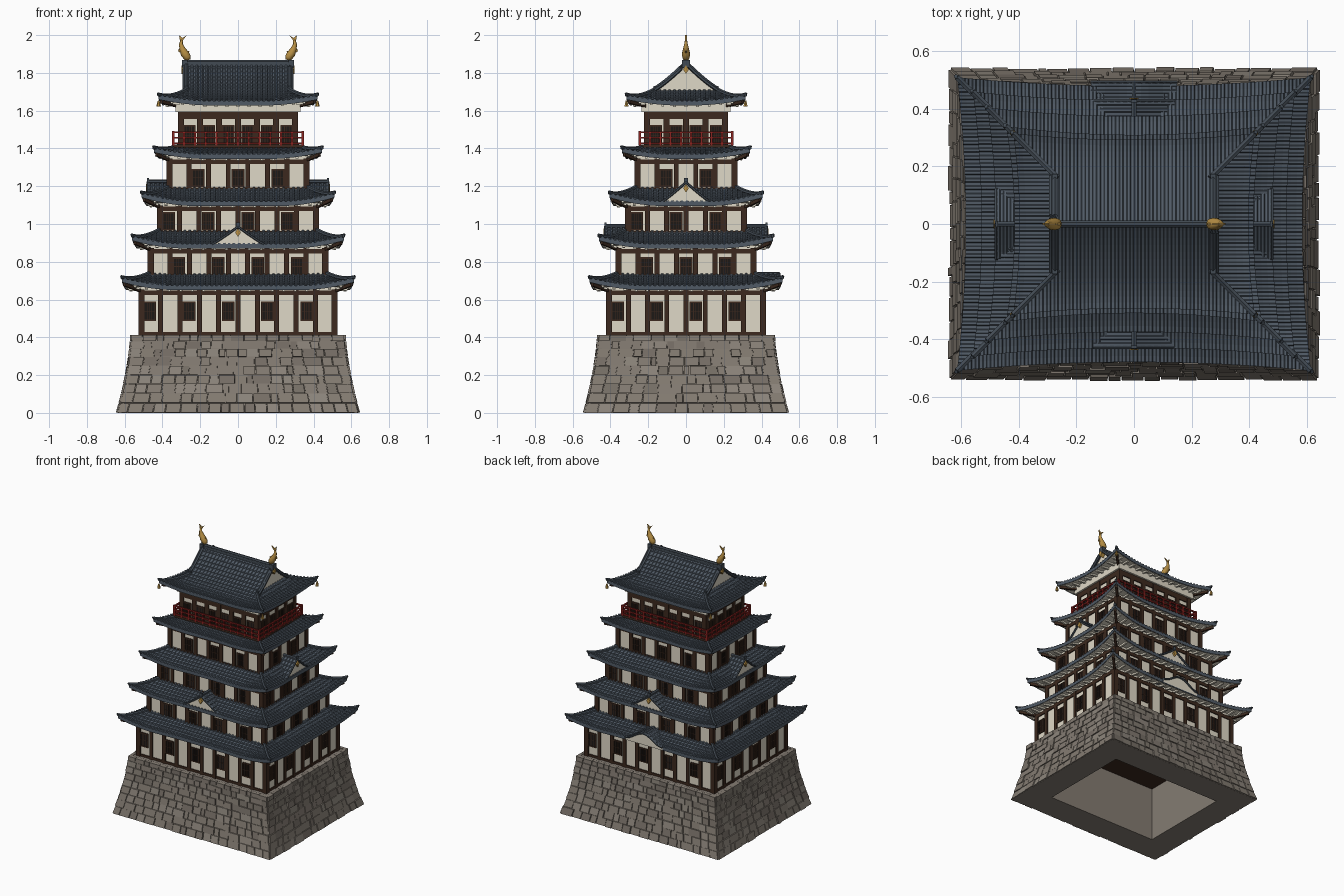
import bpy, bmesh, math, random
from mathutils import Vector

if "Cube" in bpy.data.objects:
    bpy.data.objects.remove(bpy.data.objects["Cube"])
random.seed(4)

def mat(name, r, g, b):
    m = bpy.data.materials.new(name)
    m.diffuse_color = (r, g, b, 1)
    m.use_nodes = True
    m.node_tree.nodes["Principled BSDF"].inputs["Base Color"].default_value = m.diffuse_color
    return m

TILE = mat("slate tile", .08, .102, .13)
RIDGE = mat("dark ridge tile", .055, .07, .088)
PLASTER = mat("cream plaster", .74, .69, .57)
TIMBER = mat("dark timber", .045, .022, .013)
DARK = mat("window dark", .012, .009, .008)
RED = mat("red lacquer", .26, .018, .015)
GOLD = mat("gold", .48, .28, .06)
STONE = mat("stone", .23, .2, .168)
STONE2 = mat("light stone", .265, .235, .2)
STONE3 = mat("dark stone", .185, .16, .135)

def turn(p, k):
    """Quarter turns: k = 0 front, 1 right, 2 back, 3 left."""
    x, y, z = p
    for _ in range(k % 4):
        x, y = -y, x
    return (x, y, z)

class Part:
    def __init__(self, name, *mats):
        self.name, self.mats, self.v, self.f, self.m = name, mats, [], [], []

    def add(self, verts, faces, m=0, k=0):
        b = len(self.v)
        self.v += [turn(p, k) for p in verts]
        self.f += [[b + i for i in f] for f in faces]
        self.m += [m] * len(faces)

    def hexa(self, p, m=0, k=0):
        self.add(p, [(0, 3, 2, 1), (4, 5, 6, 7), (0, 1, 5, 4), (1, 2, 6, 5), (2, 3, 7, 6), (3, 0, 4, 7)], m, k)

    def box(self, s0, s1, d0, d1, z0, z1, m=0, k=0):
        """s runs along the side, d is the distance outward."""
        self.hexa([(s, -d, z) for z in (z0, z1) for s, d in ((s0, d1), (s1, d1), (s1, d0), (s0, d0))], m, k)

    def tube(self, path, radii, n=6, m=0, k=0):
        path = [Vector(p) for p in path]
        if not isinstance(radii, (list, tuple)):
            radii = [radii] * len(path)
        verts = []
        for i, p in enumerate(path):
            tan = (path[min(i + 1, len(path) - 1)] - path[max(i - 1, 0)]).normalized()
            side = tan.cross(Vector((0, 0, 1)) if abs(tan.z) < .7 else Vector((1, 0, 0))).normalized()
            up = side.cross(tan)
            for j in range(n):
                a = 2 * math.pi * (j + .5) / n
                verts.append(tuple(p + radii[i] * (math.cos(a) * side + math.sin(a) * up)))
        faces = [(i * n + j, i * n + (j + 1) % n, (i + 1) * n + (j + 1) % n, (i + 1) * n + j)
                 for i in range(len(path) - 1) for j in range(n)]
        last = (len(path) - 1) * n
        self.add(verts, faces + [tuple(range(n)), tuple(range(last, last + n))], m, k)

    def tiles(self, s0, s1, tmax, depth, pos, flip=False, pitch=.026, course=.025, k=0):
        """Ribbed, stepped tile sheet over pos(s, t)."""
        n, rows = max(1, round((s1 - s0) / pitch)), max(2, round(depth / course))
        step = (s1 - s0) / n
        cols = [(s0 + (i + u) * step, h) for i in range(n) for u, h in ((0, 0), (.4, 0), (.52, 1), (.88, 1))] + [(s1, 0)]
        ts = [(0, -.018)] + [(depth * (j + e) / rows, .005 * (1 - e)) for j in range(rows) for e in (0, 1)]
        verts, clip = [], []
        for s, h in cols:
            for t, b in ts:
                x, y, z = pos(s, min(t, tmax(s)))
                verts.append((x, y, z + b + (.006 * h if b >= 0 else 0)))
                clip.append(t > tmax(s))
        r, faces = len(ts), []
        for i in range(len(cols) - 1):
            for j in range(r - 1):
                a, b = i * r + j, (i + 1) * r + j
                if not (clip[a] and clip[b]):
                    q = (a, b, b + 1, a + 1)
                    faces.append(q[::-1] if flip else q)
        self.add(verts, faces, 0, k)

    def done(self, recalc=True, smooth=False):
        me = bpy.data.meshes.new(self.name)
        me.from_pydata(self.v, [], self.f)
        for m in self.mats:
            me.materials.append(m)
        for p, i in zip(me.polygons, self.m):
            p.material_index, p.use_smooth = i, smooth
        if recalc:
            bm = bmesh.new()
            bm.from_mesh(me)
            bmesh.ops.recalc_face_normals(bm, faces=bm.faces)
            bm.to_mesh(me)
            bm.free()
        bpy.context.collection.objects.link(bpy.data.objects.new(self.name, me))

# Battered stone base, hollow underneath
ZB = .413
flare = lambda z: .075 * (1 - z / ZB) ** 1.5
core = Part("base_core", STONE, TIMBER)
rings = [(.445, .34, .395), (.445, .34, 0), (.635, .53, 0)]
rings += [(.56 + flare(z), .46 + flare(z), z) for z in (.08, .16, .25, .33, ZB - .004)]
cv = [(sx * x, sy * y, z) for x, y, z in rings for sx, sy in ((-1, -1), (1, -1), (1, 1), (-1, 1))]
for i in range(len(rings) - 1):
    core.add(cv[4 * i:4 * i + 8], [(j, (j + 1) % 4, 4 + (j + 1) % 4, 4 + j) for j in range(4)])
core.add(cv[:4], [(0, 1, 2, 3)], 1)
core.add(cv[-4:], [(0, 1, 2, 3)])
core.done(recalc=False)
stones = Part("base_stones", STONE, STONE2, STONE3)
zs = [ZB * (1 - (1 - r / 9) ** 1.15) for r in range(10)]
for k in range(4):
    hw, off = ((.563, .463), (.463, .563))[k % 2]
    for z0, z1 in zip(zs, zs[1:]):
        n = round(2 * hw / random.uniform(.055, .07))
        cuts = [-1] + [-1 + 2 * (i + random.uniform(-.3, .3)) / n for i in range(1, n)] + [1]
        for a, b in zip(cuts, cuts[1:]):
            bulge, g = random.uniform(.001, .009), .0025
            pts = []
            for z, e in ((z0, 1), (z1, -1)):
                w, o = hw + flare(z), off + flare(z)
                pts += [(a * w + g, -o - bulge, z + g * e * .6), (b * w - g, -o - bulge, z + g * e * .6),
                        (b * w, -o + .02, z), (a * w, -o + .02, z)]
            stones.hexa(pts, random.choice((0, 0, 0, 1, 2)), k)
stones.done()

# Storeys: wall half sizes, bottom, eave half sizes, eave z, roof top z, corner lift, bays, window z and height
TIERS = [(.52, .415, .41, .615, .51, .668, .737, .042, 10, 8, .49, .095),
         (.47, .365, .68, .56, .46, .888, .965, .042, 9, 7, .73, .09),
         (.42, .315, .90, .51, .405, 1.113, 1.195, .045, 8, 6, .97, .09),
         (.37, .265, 1.13, .445, .34, 1.362, 1.41, .035, 7, 5, 1.20, .088),
         (.31, .215, 1.38, .42, .315, 1.645, 1.845, .032, 6, 4, 1.42, .10)]
ridges = Part("ridge_tiles", RIDGE)
gable_faces = Part("gable_faces", PLASTER, GOLD)

for ti, (wx, wy, z0, rx, ry, ze, zt, lift, nx, ny, wz, wh) in enumerate(TIERS):
    top = ti == 4
    label = "storey_%d_" % (ti + 1)
    walls = Part(label + "walls", PLASTER)
    walls.box(-wx, wx, -wy, wy, z0, ze + .005)
    if top:
        walls.box(-wx - .02, wx + .02, -wy - .02, wy + .02, 1.592, ze)
    walls.done()
    frame, panes = Part(label + "timber_frame", TIMBER), Part(label + "window_panes", DARK)
    roof, soffit = Part(label + "roof_tiles", TILE), Part(label + "soffit", PLASTER, TIMBER)
    depth = ry if top else rx - TIERS[ti + 1][0] + .01
    hip = .155 if top else depth
    power = 1.6 if top else 1.25
    bow = .022 if top else .03

    def zf(c, t):
        sweep = max(0, 1 - c / .3) ** 2 * max(0, 1 - t / hip)
        return ze + (zt - ze) * (max(t, 0) / depth) ** power + lift * sweep

    for k in range(4):
        hw, off, n = ((wx, wy, nx), (wy, wx, ny))[k % 2]
        # posts, beams and barred windows
        for i in range(n + 1):
            pw = .016 if top or i in (0, n) else .013
            s = (2 * i / n - 1) * (hw - .008)
            frame.box(s - pw, s + pw, off - .01, off + .008, z0, ze - .015, 0, k)
        beams = [(wz - .022 if ti else .413, .016), (1.555, .037) if top else (ze - .045, .024)]
        for za, h in beams:
            frame.box(-hw, hw, off - .01, off + .007, za, za + h, 0, k)
        for i in range(n):
            if not top and (i + n) % 2:
                continue
            s = ((2 * i + 1) / n - 1) * hw
            panes.box(s - .03, s + .03, off - .004, off + .004, wz, wz + wh, 0, k)
            for dx, bw in ((-.03, .004), (-.012, .0015), (0, .0015), (.012, .0015), (.03, .004)):
                frame.box(s + dx - bw, s + dx + bw, off, off + .008, wz, wz + wh, 0, k)
            for dz, bw in ((0, .004), (wh / 2, .0015), (wh, .004)):
                frame.box(s - .034, s + .034, off, off + .007, wz + dz - bw, wz + dz + bw, 0, k)
        # tiled slope, bowed inward in plan between the corners
        ew, eo = ((rx, ry), (ry, rx))[k % 2]
        main = top and k % 2 == 0
        d = depth if main else hip
        tmax = lambda s: d if main and abs(s) <= .288 else min(d, max(0, ew - abs(s)))
        edge = lambda s, t: -eo + bow * (1 - (s / ew) ** 2) * max(0, 1 - t / hip)
        roof.tiles(-ew, ew, tmax, d, lambda s, t: (s, t + edge(s, t), zf(ew - abs(s), t)), k=k)
        # soffit and rafters
        ds = eo - off
        row = [(u / 12 * ew, u / 12 * (ew - ds)) for u in range(-12, 13)]
        sv = [p for a, b in row for p in ((a, edge(a, 0) + .003, zf(ew - abs(a), 0) - .017), (b, -off, ze - .002))]
        soffit.add(sv, [(2 * i, 2 * i + 1, 2 * i + 3, 2 * i + 2) for i in range(24)], 0, k)
        m = round(2 * (ew - .07) / .06)
        for i in range(m + 1):
            s = (2 * i / m - 1) * (ew - .07)
            ze0, yo = zf(ew - abs(s), 0) - .026, edge(s, 0) + .018
            soffit.hexa([(s + a, y, z + b) for b in (0, .012) for a, y, z in
                         ((-.007, yo, ze0), (.007, yo, ze0), (.007, -off, ze - .016), (-.007, -off, ze - .016))], 0, k)
        # hip ridge with upturned tip, and corner rafter
        path = [(ew + .004, -eo - .004, zf(0, 0) + .016)]
        path += [(ew - t, t - eo, zf(t, t) + .008) for t in [hip * j / 6 for j in range(7)]]
        ridges.tube(path, [.007] + [.011] * 7, 6, 0, k)
        soffit.tube([(ew - .014, .014 - eo, zf(0, 0) - .03), (ew - ds, ds - eo, ze - .02)], .012, 4, 1, k)
    frame.done()
    panes.done()
    roof.done(recalc=False)
    soffit.done(recalc=False)
top_z = lambda t: 1.645 + .2 * (max(t, 0) / .315) ** 1.6

def gable_end(k, d, w, prof, over, r):
    """Plaster triangle, barge tiles and gold pendant; prof(t) rises from t=0 to w."""
    line = [(w * j / 6, prof(w * j / 6)) for j in range(7)]
    pts = [(t - w, -d, z - .004) for t, z in line] + [(w - t, -d, z - .004) for t, z in line[-2::-1]]
    gable_faces.add(pts, [tuple(range(len(pts)))], 0, k)
    for sg in (-1, 1):
        ridges.tube([(sg * (w - t), -d - over, z + .004) for t, z in line], r, 6, 0, k)
    z = prof(w)
    gable_faces.hexa([(x, -d - y, z + h) for y in (0, over + r + .003)
                      for x, h in ((0, -.05), (.015, -.027), (0, -.005), (-.015, -.027))], 1, k)

# Small triangular gables: front and back of roof 2, left and right of roof 3
dormers = Part("dormer_roof_tiles", TILE)
for k, w, zb, zt, d0, d1 in ((0, .14, .888, .982, .3, .428), (2, .14, .888, .982, .3, .428),
                             (1, .122, 1.118, 1.217, .36, .478), (3, .122, 1.118, 1.217, .36, .478)):
    prof = lambda t: zb + (zt - zb) * (t / w) ** 1.1
    for sg in (-1, 1):
        dormers.tiles(d0, d1, lambda s: w, w, lambda s, t: (sg * (w - t), -s, prof(t)), sg > 0, k=k)
    gable_end(k, d1 - .004, w, prof, .004, .007)
    ridges.tube([(0, -d0, zt + .008), (0, -d1 - .004, zt + .008)], .011, 6, 0, k)
    ridges.box(-.01, .01, d1 - .006, d1 + .004, zt + .004, zt + .026, 0, k)

# Curved gable over the back of roof 1
wv = .15
arch = lambda x: .672 + .062 * (.5 + .5 * math.cos(math.pi * x / wv))
dormers.tiles(.37, .492, lambda s: 2 * wv, 2 * wv, lambda s, t: (t - wv, -s, arch(t - wv)), k=2)
dormers.done(recalc=False)
xs = [wv * j / 8 for j in range(-8, 9)]
gable_faces.add([(x, -.488, arch(x) - .002) for x in xs] + [(wv, -.488, .652), (-wv, -.488, .652)], [tuple(range(19))], 0, 2)
ridges.tube([(x, -.493, arch(x) + .003) for x in xs], .007, 6, 0, 2)
ridges.tube([(0, -.37, .738), (0, -.494, .738)], .009, 6, 0, 2)

# Top roof gables, main ridge and descending ridges
for k in (1, 3):
    gable_end(k, .27, .165, lambda t: top_z(t + .15), .016, .01)
    ridges.box(-.02, .02, .268, .296, 1.828, 1.868, 0, k)
    for sg in (-1, 1):
        ridges.tube([(sg * (.16 - t), -.275, top_z(t + .155) + .01) for t in [.16 * j / 6 for j in range(7)]], .011, 6, 0, k)
        ridges.box(sg * .163 - .01, sg * .163 + .01, .265, .285, 1.70, 1.73, 0, k)
ridges.box(-.29, .29, -.013, .013, 1.83, 1.856)
ridges.tube([(-.29, 0, 1.855), (.29, 0, 1.855)], .013, 8)
ridges.done()
gable_faces.done()

# Balcony with red railing
deck = Part("balcony_deck", TIMBER)
deck.box(-.345, .345, -.248, .248, 1.405, 1.42)
deck.done()
rail = Part("balcony_railing", RED)
for k in range(4):
    hw, off = ((.342, .244), (.244, .342))[k % 2]
    for z in (1.423, 1.452, 1.482):
        rail.box(-hw - .008, hw + .008, off - .005, off + .005, z, z + .009, 0, k)
    n = round(2 * hw / .055)
    for i in range(n + 1):
        s, c = (2 * i / n - 1) * hw, .007 if i in (0, n) else .005
        rail.box(s - c, s + c, off - c, off + c, 1.416, 1.486 + c, 0, k)
rail.done()

# Gold ridge fish, tails up, and gold corner bells
fish = Part("ridge_fish", GOLD)
trim = Part("fish_fins_and_bells", GOLD)
body = [(.262, 1.868, .012), (.268, 1.882, .02), (.282, 1.902, .022), (.295, 1.927, .016), (.302, 1.952, .010), (.298, 1.975, .006)]
fins = [[(.302, 1.955), (.29, 1.975), (.272, 1.998), (.296, 1.985)], [(.296, 1.985), (.312, 2.0), (.308, 1.975), (.302, 1.955)],
        [(.295, 1.90), (.318, 1.915), (.312, 1.93), (.296, 1.93)], [(.27, 1.895), (.256, 1.915), (.275, 1.915), (.28, 1.905)]]
for sg in (-1, 1):
    fish.tube([(sg * x, 0, z) for x, z, r in body], [r for x, z, r in body], 10)
    for f in fins:
        trim.hexa([(sg * x, y, z) for y in (-.004, .004) for x, z in f])
    for y in (-.315, .315):
        trim.tube([(sg * .42, y, 1.655), (sg * .42, y, 1.64), (sg * .42, y, 1.622)], [.004, .009, .012], 6)
fish.done(smooth=True)
trim.done()
